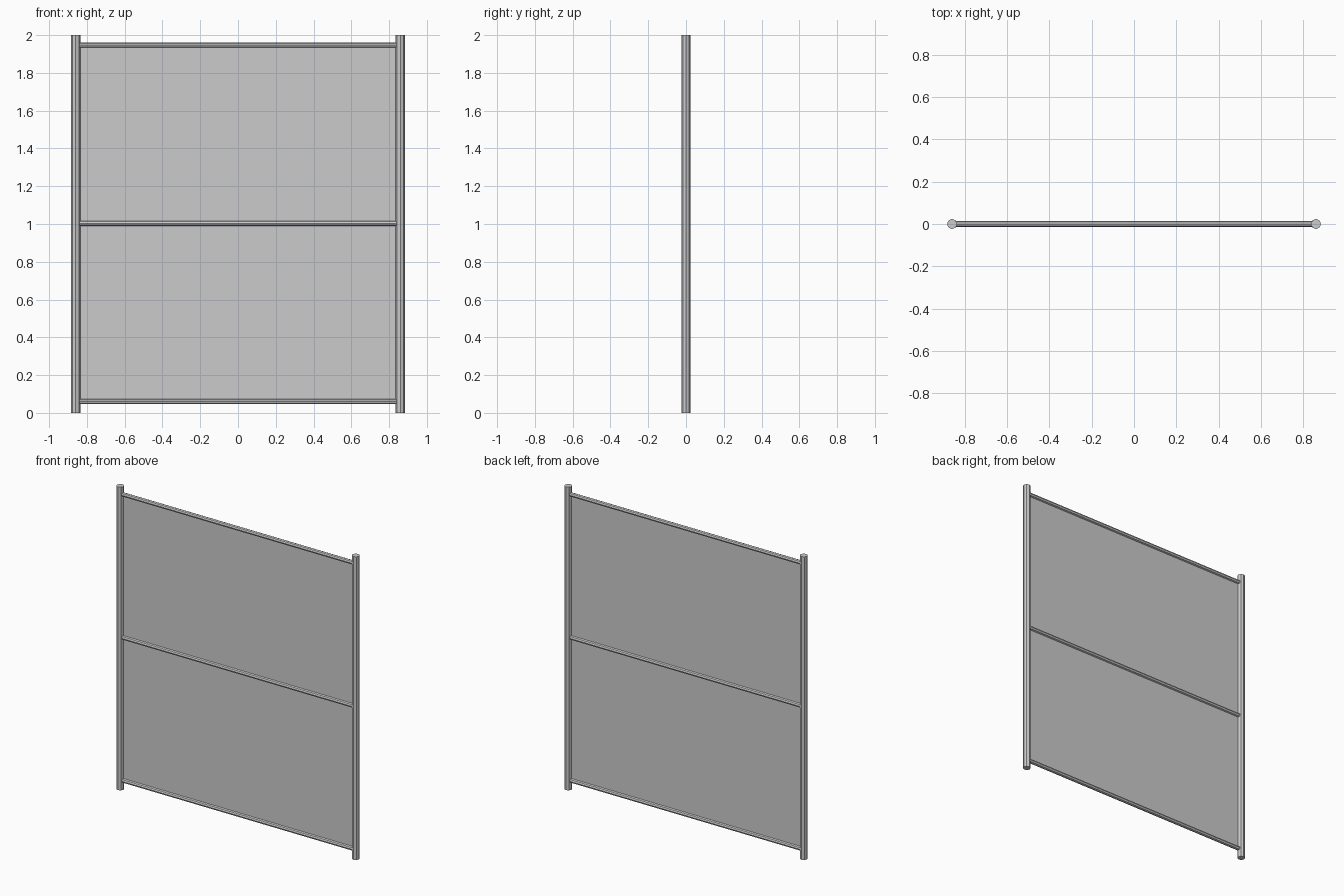
import bpy, math

if "Cube" in bpy.data.objects:
    bpy.data.objects.remove(bpy.data.objects["Cube"])

POST_X, POST_R, RAIL_R, SIDES = 0.859, 0.024, 0.0135, 8


def tube(name, radius, length, location, rotation=(0, 0, 0)):
    bpy.ops.mesh.primitive_cylinder_add(vertices=SIDES, radius=radius, depth=length,
                                        location=location, rotation=rotation)
    bpy.context.object.name = name


# upright posts
for side, sx in (("left", -1), ("right", 1)):
    tube(side + "_post", POST_R, 2.0, (sx * POST_X, 0, 1.0))

# horizontal rails running between the posts
for name, z in (("bottom", 0.06), ("middle", 1.003), ("top", 1.947)):
    tube(name + "_rail", RAIL_R, 2 * POST_X, (0, 0, z), (0, math.pi / 2, 0))

# thin infill sheet, from bottom rail to top rail
bpy.ops.mesh.primitive_plane_add(size=1, location=(0, 0, 1.0035),
                                 rotation=(math.pi / 2, 0, 0))
sheet = bpy.context.object
sheet.name = "mesh_panel"
sheet.scale = (2 * POST_X, 1.887, 1)
